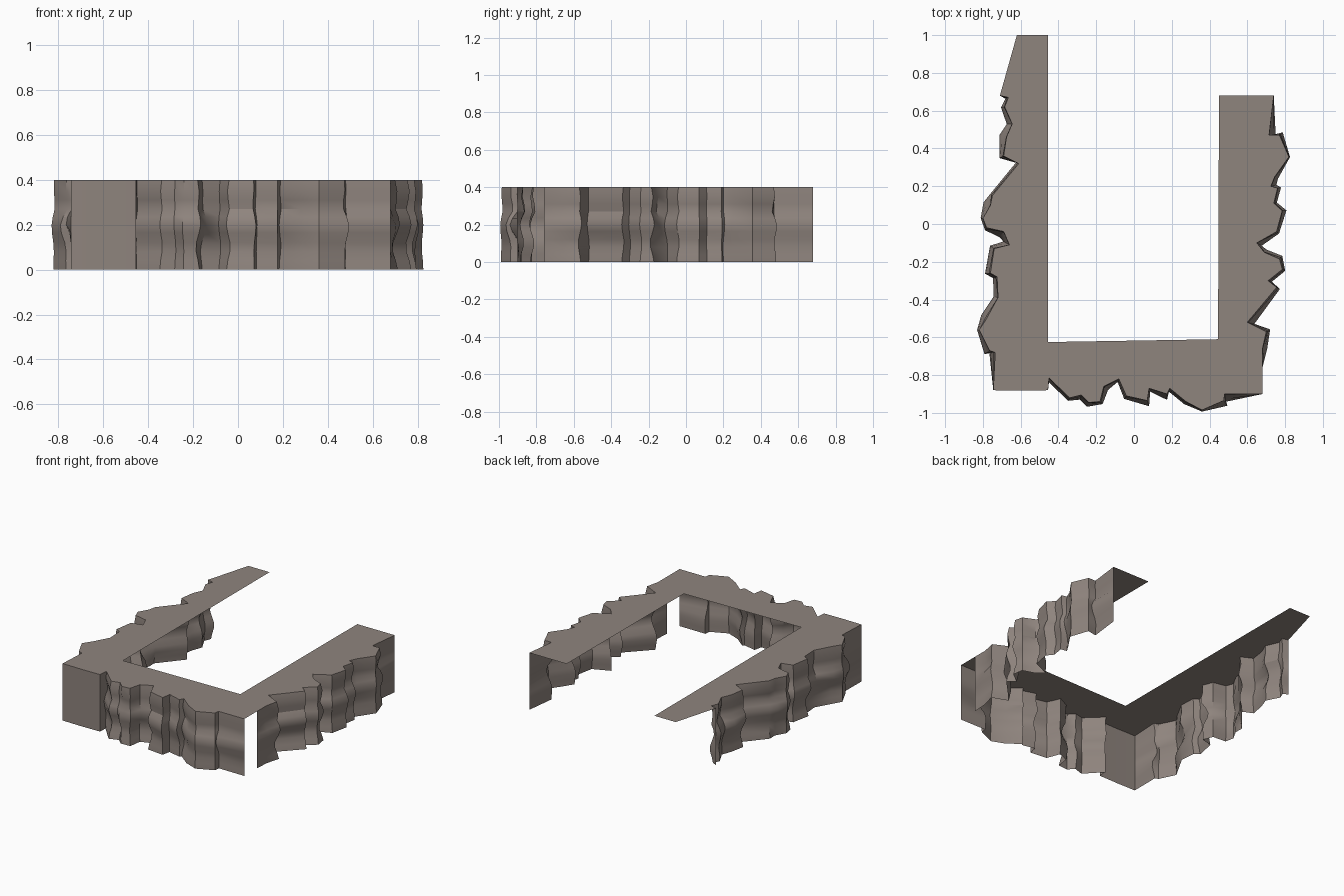
import bpy, bmesh, math, random
from mathutils import Vector
from mathutils.geometry import tessellate_polygon

if "Cube" in bpy.data.objects:
    bpy.data.objects.remove(bpy.data.objects["Cube"])

random.seed(4)
H = 0.40

rock = bpy.data.materials.new("grey_brown_rock")
rock.diffuse_color = (0.275, 0.232, 0.208, 1)
rock.use_nodes = True
rock.node_tree.nodes["Principled BSDF"].inputs["Base Color"].default_value = rock.diffuse_color

# Jagged cliff edges seen from above, walked counter-clockwise round the U
LEFT = [(-.71, .68), (-.665, .67), (-.685, .62), (-.645, .53), (-.675, .46), (-.69, .36),
        (-.61, .32), (-.75, .15), (-.76, .10), (-.80, .03), (-.78, -.02), (-.69, -.04),
        (-.66, -.11), (-.74, -.13), (-.76, -.26), (-.725, -.28), (-.72, -.39),
        (-.78, -.50), (-.82, -.56), (-.765, -.67), (-.735, -.68), (-.745, -.88)]
FRONT = [(-.745, -.88), (-.60, -.882), (-.455, -.88), (-.45, -.815), (-.34, -.92), (-.28, -.905),
         (-.24, -.945), (-.18, -.94), (-.16, -.86), (-.08, -.82), (-.04, -.91),
         (.07, -.935), (.08, -.87), (.175, -.90), (.19, -.87), (.275, -.94),
         (.36, -.985), (.475, -.935), (.48, -.90), (.68, -.90)]
RIGHT = [(.68, -.76), (.68, -.66), (.70, -.57), (.60, -.52), (.755, -.335), (.71, -.30),
         (.785, -.24), (.77, -.185), (.69, -.15), (.65, -.10), (.755, -.04), (.785, .07),
         (.74, .11), (.76, .19), (.725, .20), (.745, .25), (.82, .355), (.77, .47),
         (.715, .47), (.74, .68)]
INNER = [(.45, .68), (.445, -.61), (-.455, -.625), (-.455, 1.0), (-.62, 1.0)]

# Height and outward bulge of each rock layer
LAYERS = [(H, 0), (.35, .006), (.31, .0), (.27, -.003), (.235, .016), (.20, .026),
          (.165, .018), (.12, .0), (.08, -.004), (.04, .004), (0, .008)]


def finish(name, bm):
    me = bpy.data.meshes.new(name)
    bm.to_mesh(me)
    bm.free()
    me.materials.append(rock)
    ob = bpy.data.objects.new(name, me)
    bpy.context.collection.objects.link(ob)
    bpy.ops.object.select_all(action='DESELECT')
    ob.select_set(True)
    bpy.context.view_layer.objects.active = ob
    bpy.ops.object.shade_smooth_by_angle(angle=math.radians(32))
    return ob


def cliff_wall(name, path):
    """Open wall hanging from the path, bulging outwards by layer."""
    bm = bmesh.new()
    pts = [Vector(p) for p in path]
    cols = []
    for i, p in enumerate(pts):
        a, b = pts[max(i - 1, 0)], pts[min(i + 1, len(pts) - 1)]
        d = (b - a).normalized()
        out = Vector((d.y, -d.x))
        gain = 0 if i in (0, len(pts) - 1) else random.uniform(.8, 1.2)
        if abs(p.x) > .79 or p.y < -.96:
            gain = .35      # tips of the outcrops
        if p.x < -.45 and p.y < -.87:
            gain = 0        # flat corner panel
        phase = random.uniform(0, 6.3)
        col = []
        for z, bulge in LAYERS:
            wave = .009 * math.sin(16 * z + phase) * min(1, (H - z) / .1)
            q = p + out * (bulge + wave) * gain
            col.append(bm.verts.new((q.x, q.y, z)))
        cols.append(col)
    for c, d in zip(cols, cols[1:]):
        for k in range(len(LAYERS) - 1):
            bm.faces.new((c[k], c[k + 1], d[k + 1], d[k]))
    return finish(name, bm)


# Cliff walls, open on the inside and at the back
cliff_wall("left_cliff_wall", LEFT)
cliff_wall("front_cliff_wall", FRONT)
cliff_wall("right_cliff_wall", RIGHT)

# Flat U-shaped ground on top
bm = bmesh.new()
outline = [Vector((x, y, H)) for x, y in LEFT + FRONT[1:] + RIGHT + INNER]
verts = [bm.verts.new(p) for p in outline]
for tri in tessellate_polygon([outline]):
    a, b, c = (outline[i] for i in tri)
    up = (b - a).cross(c - a).z > 0
    bm.faces.new([verts[i] for i in (tri if up else tri[::-1])])
finish("cliff_top", bm)
